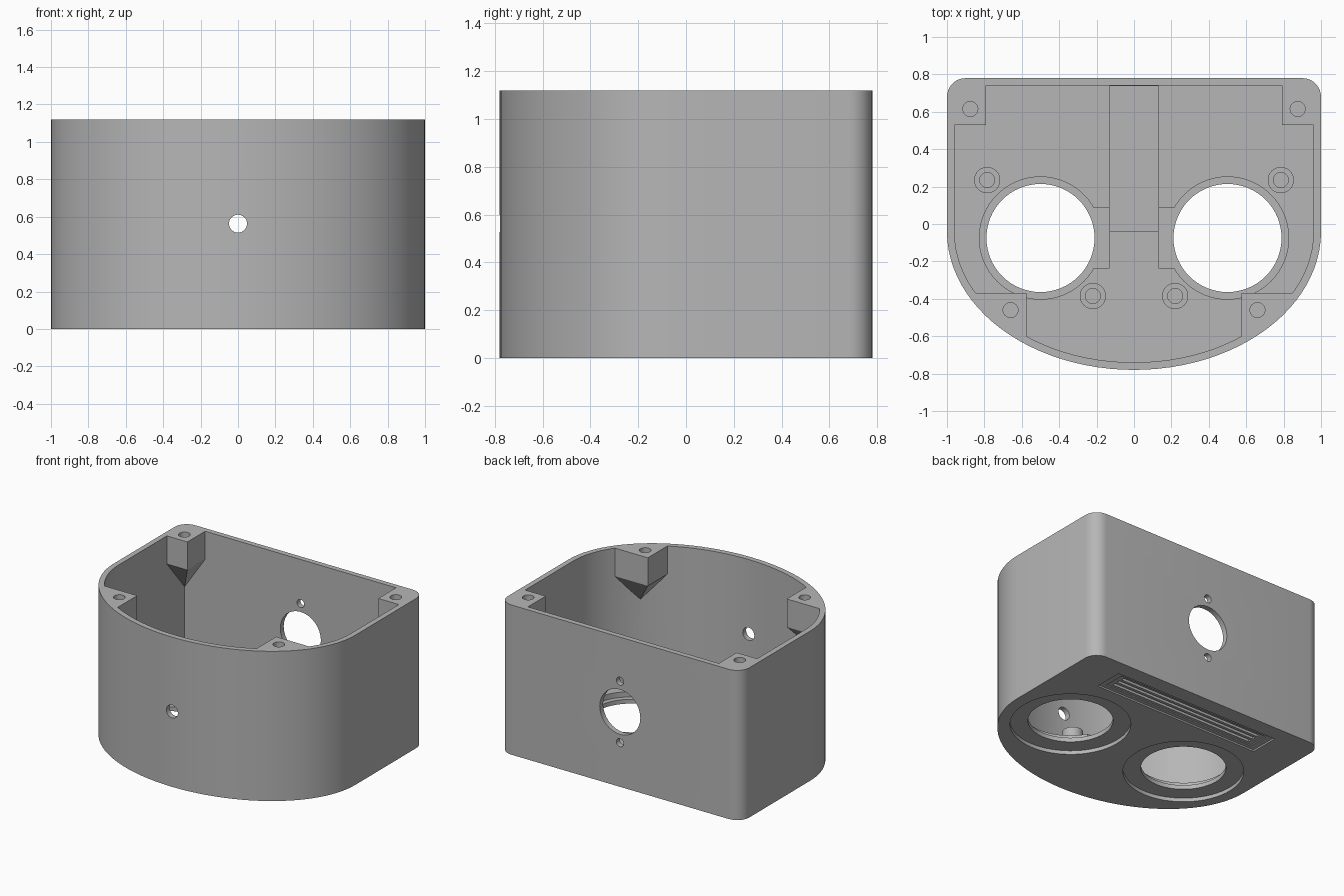
import bpy, bmesh
from math import sin, cos, pi
from mathutils import Matrix, Vector

cube = bpy.data.objects.get("Cube")
if cube:
    bpy.data.objects.remove(cube, do_unlink=True)

GREY = (0.47, 0.47, 0.47, 1)
grey = bpy.data.materials.new("matte_grey")
grey.use_nodes = True
grey.diffuse_color = GREY
grey.node_tree.nodes["Principled BSDF"].inputs["Base Color"].default_value = GREY

HEIGHT, FLOOR, WALL = 1.12, 0.10, 0.04


def finish(name, bm):
    bmesh.ops.recalc_face_normals(bm, faces=bm.faces)
    mesh = bpy.data.meshes.new(name)
    bm.to_mesh(mesh)
    bm.free()
    obj = bpy.data.objects.new(name, mesh)
    obj.data.materials.append(grey)
    bpy.context.collection.objects.link(obj)
    return obj


def prism(name, points, z0, z1):
    bm = bmesh.new()
    face = bm.faces.new([bm.verts.new((x, y, z0)) for x, y in points])
    top = bmesh.ops.extrude_face_region(bm, geom=[face])["geom"]
    verts = [v for v in top if isinstance(v, bmesh.types.BMVert)]
    bmesh.ops.translate(bm, verts=verts, vec=(0, 0, z1 - z0))
    return finish(name, bm)


def box(name, x0, x1, y0, y1, z0, z1):
    return prism(name, [(x0, y0), (x1, y0), (x1, y1), (x0, y1)], z0, z1)


def cylinder(name, x, y, z0, z1, r, sides=32):
    ring = [(x + r * cos(2 * pi * i / sides), y + r * sin(2 * pi * i / sides)) for i in range(sides)]
    return prism(name, ring, z0, z1)


def wall_drill(x, y, z, r):
    bm = bmesh.new()
    turn = Matrix.Translation((x, y, z)) @ Matrix.Rotation(pi / 2, 4, 'X')
    bmesh.ops.create_cone(bm, cap_ends=True, segments=32, radius1=r, radius2=r, depth=0.3, matrix=turn)
    return finish("wall_drill", bm)


def combine(target, tool, operation='DIFFERENCE'):
    mod = target.modifiers.new("cut", 'BOOLEAN')
    mod.operation, mod.solver, mod.object = operation, 'EXACT', tool
    bpy.context.view_layer.objects.active = target
    bpy.ops.object.modifier_apply(modifier=mod.name)
    bpy.data.objects.remove(tool, do_unlink=True)


def outline(inset, corner):
    """Straight back and sides, rounded back corners, half-ellipse front."""
    w, back, mid, bow = 1 - inset, 0.78 - inset, -0.04, 0.74 - inset
    pts = []
    for cx, start in ((w - corner, 0), (corner - w, pi / 2)):
        for i in range(9 if corner > 0 else 1):
            a = start + i * pi / 16
            if corner > 0:
                pts.append((cx + corner * cos(a), back - corner + corner * sin(a)))
            else:
                pts.append((cx, back))
    pts += [(w * cos(pi + pi * i / 48), mid + bow * sin(pi + pi * i / 48)) for i in range(49)]
    return pts


def screw_post(side, x, y, apex):
    """Square post whose underside tapers to a point at the outer corner."""
    bm = bmesh.new()
    out_y = 1.0 if y > 0 else -1.0
    rect = [(x, y), (1.2, y), (1.2, out_y), (x, out_y)]
    ax, ay, az = apex
    low = 0.91
    # slopes run from the inner corner down to the apex
    pts = [(px, py, HEIGHT + 0.3) for px, py in rect]
    pts += [(x, y, low), (ax, y, low), (x, ay, low), (ax, ay, az)]
    pts += [(1.2, y, low), (x, out_y, low), (1.2, ay, az), (ax, out_y, az), (1.2, out_y, az)]
    verts = [bm.verts.new((side * px, py, pz)) for px, py, pz in pts]
    hull = bmesh.ops.convex_hull(bm, input=verts)
    spare = [v for v in hull["geom_interior"] if isinstance(v, bmesh.types.BMVert)]
    if spare:
        bmesh.ops.delete(bm, geom=spare, context='VERTS')
    return finish("screw_post", bm)


# Cavity with the four posts left standing
cavity = prism("cavity", outline(WALL, 0), FLOOR, HEIGHT + 0.1)
for side in (-1, 1):
    combine(cavity, screw_post(side, 0.79, 0.53, (0.96, 0.74, 0.66)))
    combine(cavity, screw_post(side, 0.575, -0.37, (0.80, -0.56, 0.63)))

# Main shell
body = prism("housing_body", outline(0, 0.1), 0, HEIGHT)
combine(body, cavity)

# Floor channel and paired openings with seats inside and outside
combine(body, box("channel", -0.13, 0.13, -0.04, 0.739, 0.08, 0.3))
for side in (-1, 1):
    cx, cy = 0.5 * side, -0.075
    combine(body, cylinder("inner_seat", cx, cy, 0.06, 0.3, 0.327, 64))
    x0, x1 = sorted((0.13 * side, 0.35 * side))
    combine(body, box("seat_notch", x0, x1, -0.235, 0.085, 0.06, 0.3))
    combine(body, cylinder("outer_seat", cx, cy, -0.1, 0.028, 0.41, 64))
    combine(body, cylinder("opening", cx, cy, -0.1, 0.3, 0.289, 64))

# Lid screw holes and floor standoffs
for side in (-1, 1):
    for x, y in ((0.875, 0.615), (0.66, -0.46)):
        combine(body, cylinder("screw_hole", side * x, y, 0.93, HEIGHT + 0.1, 0.04))
    for x, y in ((0.785, 0.235), (0.22, -0.385)):
        combine(body, cylinder("standoff", side * x, y, 0.07, 0.18, 0.07), 'UNION')
        combine(body, cylinder("standoff_hole", side * x, y, 0.11, 0.3, 0.04))

# Wall holes: front pinhole, rear port with two screw holes
combine(body, wall_drill(0, -0.76, 0.563, 0.048))
combine(body, wall_drill(0, 0.76, 0.56, 0.168))
for dz in (-0.23, 0.23):
    combine(body, wall_drill(0, 0.76, 0.56 + dz, 0.03))

# Grooved panel under the floor
combine(body, box("panel_recess", -0.69, 0.69, 0.44, 0.66, -0.1, 0.012))
combine(body, box("panel_step", -0.64, 0.64, 0.47, 0.63, -0.1, 0.02))
for i in range(3):
    y = 0.505 + 0.045 * i
    combine(body, box("panel_groove", -0.6, 0.6, y - 0.012, y + 0.012, -0.1, 0.04))

bpy.ops.object.select_all(action='DESELECT')
body.select_set(True)
bpy.context.view_layer.objects.active = body
bpy.ops.object.shade_smooth_by_angle(angle=pi / 6)
